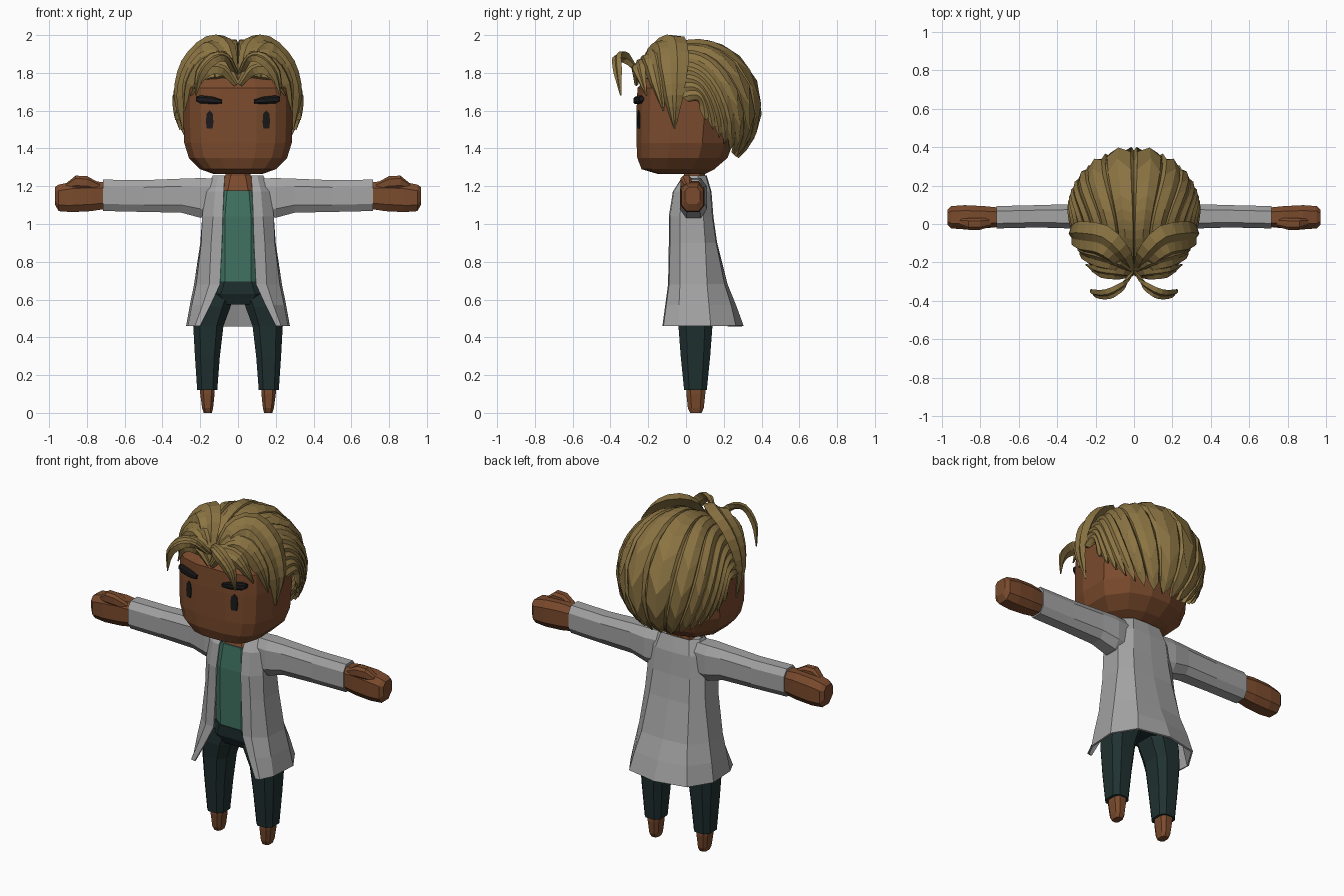
import bpy, bmesh, math
from mathutils import Vector

cube = bpy.data.objects.get("Cube")
if cube:
    bpy.data.objects.remove(cube, do_unlink=True)


def material(name, r, g, b):
    m = bpy.data.materials.new(name)
    m.use_nodes = True
    m.diffuse_color = (r, g, b, 1)
    m.node_tree.nodes["Principled BSDF"].inputs["Base Color"].default_value = (r, g, b, 1)
    return m


SKIN = material("brown skin", .195, .069, .026)
HAIR = material("dark blond hair", .26, .175, .056)
COAT = material("grey coat", .37, .37, .37)
SHIRT = material("teal shirt", .051, .17, .122)
PANTS = material("dark trousers", .0144, .03, .03)
BLACK = material("black features", .011, .010, .011)


def loft(name, rings, mat, closed=True, mirror=False, thick=0):
    """Skin a list of equal rings; closed rings also get end caps."""
    bm = bmesh.new()
    rows = [[bm.verts.new(p) for p in ring] for ring in rings]
    n = len(rows[0])
    for a, b in zip(rows, rows[1:]):
        for i in range(n if closed else n - 1):
            j = (i + 1) % n
            bm.faces.new((a[i], a[j], b[j], b[i]))
    if closed:
        bm.faces.new(rows[0])
        bm.faces.new(rows[-1])
    bmesh.ops.recalc_face_normals(bm, faces=bm.faces)
    mesh = bpy.data.meshes.new(name)
    bm.to_mesh(mesh)
    bm.free()
    mesh.materials.append(mat)
    ob = bpy.data.objects.new(name, mesh)
    bpy.context.collection.objects.link(ob)
    if mirror:
        ob.modifiers.new("mirror", 'MIRROR')
    if thick:
        s = ob.modifiers.new("thickness", 'SOLIDIFY')
        s.thickness, s.offset = thick, 0
    return ob


def octagon(a, b, c=.55):
    return [(a, -b * c), (a, b * c), (a * c, b), (-a * c, b),
            (-a, b * c), (-a, -b * c), (-a * c, -b), (a * c, -b)]


def tube_z(name, rows, mat, mirror=False):
    """Rows of x, y, z, half width, half depth."""
    loft(name, [[(x + u, y + v, z) for u, v in octagon(a, b)]
                for x, y, z, a, b in rows], mat, mirror=mirror)


def tube_x(name, rows, mat):
    """Rows of x, y, z, half depth, half height, mirrored to both sides."""
    loft(name, [[(x, y + u, z + v) for u, v in octagon(a, b)]
                for x, y, z, a, b in rows], mat, mirror=True)


# Head: one section, flattened at the face, scaled at each level
half = [(.34, 0), (.69, .05), (.88, .135), (1, .34), (1, .68), (.69, .91), (.24, 1)]
section = half + [(-x, y) for x, y in reversed(half)]
levels = [(1.265, .13, -.15, .1), (1.29, .2, -.235, .15), (1.35, .26, -.258, .22),
          (1.43, .285, -.262, .25), (1.6, .29, -.262, .27), (1.72, .285, -.257, .28),
          (1.82, .21, -.165, .25), (1.9, .12, -.1, .17)]
loft("head", [[(x * w, f + y * (b - f), z) for x, y in section]
              for z, w, f, b in levels], SKIN)

# Eyes and eyebrows
outline = [(-.015, 1.505), (.015, 1.505), (.02, 1.54), (.016, 1.585),
           (0, 1.602), (-.016, 1.585), (-.02, 1.54)]
loft("eyes", [[(.15 + x, -.2485 + x * .27 - d, z) for x, z in outline]
              for d in (-.004, .005)], BLACK, mirror=True)
tube_x("eyebrows", [(.085, -.266, 1.648, .012, .01), (.13, -.262, 1.654, .016, .019),
                    (.2, -.243, 1.66, .016, .021), (.222, -.235, 1.663, .012, .012)], BLACK)

# Back hair: overlapping strands swept over the skull from brow to nape
CENTRE = Vector((0, .06, 1.62))
RADII = Vector((.325, .325, .338))
STRANDS, STEPS = 8, 14


def sweep(u, t):
    s, c = math.sin(u * math.pi / 2), math.cos(u * math.pi / 2)
    start = Vector((s, -.88 * c - .15 * s, .47 * c + .1 * s)).normalized()
    mid = Vector((math.sin(u * 1.4), .1, math.cos(u * 1.4))) * 1.5
    end = Vector((s, .64 * c + .06, -.77 * c - .1 * s)).normalized()
    return (start * (1 - t) ** 2 + mid * 2 * t * (1 - t) + end * t * t).normalized()


columns = []
for i in range(STRANDS):
    for k, lift, reach in ((0, .965, .92), (.12, 1.03, .96), (.5, 1.045, 1.02), (.85, 1.01, .97)):
        columns.append(((i + k) / STRANDS, lift, reach))
columns.append((1, .97, .92))
grid = []
for u, lift, reach in columns:
    col = []
    for j in range(STEPS + 1):
        t = reach * j / STEPS
        d = sweep(u, t) * (1 + (lift - 1) * math.sin(math.pi * min(.95, .1 + t * .85)) ** .5)
        col.append(CENTRE + Vector((d.x * RADII.x, d.y * RADII.y, d.z * RADII.z)))
    grid.append(col)
loft("back_hair", grid, HAIR, closed=False, mirror=True, thick=.022)


# Front locks: tapered ridged ribbons that follow a curve
def lock(name, points, widths, thick, steps=3):
    pts = [Vector(p) for p in points]
    ext = [2 * pts[0] - pts[1]] + pts + [2 * pts[-1] - pts[-2]]
    path = []
    for i in range(len(pts) - 1):
        a, b, c, d = ext[i:i + 4]
        for j in range(steps + (i == len(pts) - 2)):
            t = j / steps
            p = (2 * b + (c - a) * t + (2 * a - 5 * b + 4 * c - d) * t * t
                 + (3 * b - a - 3 * c + d) * t ** 3) / 2
            path.append((p, widths[i] * (1 - t) + widths[i + 1] * t))
    rings = []
    for i, (p, w) in enumerate(path):
        tan = (path[min(i + 1, len(path) - 1)][0] - path[max(i - 1, 0)][0]).normalized()
        out = p - CENTRE
        out = (out - tan * out.dot(tan)).normalized()
        side = tan.cross(out)
        h = thick * min(1, w / max(widths) + .1)
        rings.append([p + side * w * a + out * h * b for a, b in
                      ((-1, -.2), (-.5, .75), (-.05, .55), (.4, 1), (1, -.2), (0, -.8))])
    loft(name, rings, HAIR, mirror=True)


lock("side_sweep_locks",
     [(.015, -.25, 1.76), (.08, -.17, 1.92), (.16, -.1, 1.945), (.26, -.08, 1.84),
      (.31, -.07, 1.68), (.29, -.06, 1.5)], (.02, .075, .105, .1, .06, .004), .04)
lock("temple_locks",
     [(.01, -.25, 1.77), (.09, -.21, 1.88), (.19, -.18, 1.87), (.265, -.15, 1.75),
      (.285, -.12, 1.6)], (.02, .055, .07, .05, .004), .028)
lock("brow_locks",
     [(.004, -.26, 1.74), (.07, -.26, 1.83), (.17, -.25, 1.82), (.25, -.21, 1.68)],
     (.02, .05, .05, .004), .022)
lock("forelock_curls",
     [(.01, -.25, 1.8), (.06, -.32, 1.88), (.13, -.365, 1.88), (.2, -.36, 1.8),
      (.225, -.345, 1.68)], (.015, .03, .04, .034, .004), .02)

# Neck, chest and shirt
tube_z("neck", [(0, .045, 1.15, .075, .06), (0, .045, 1.24, .068, .055),
                (0, .045, 1.33, .06, .055)], SKIN)
tube_z("chest", [(0, .035, 1.17, .1, .085), (0, .045, 1.255, .072, .058)], SKIN)
tube_z("shirt", [(0, .025, .67, .125, .094), (0, .025, 1.04, .125, .097),
                 (0, .033, 1.178, .105, .088)], SHIRT)

# Coat: open front, flared hem, cut-away front corners
coat_rows = [
    (1.255, (.07, -.01), (.1, -.01), (.13, .02), (.13, .06), (.09, .1), (0, .105)),
    (1.17, (.075, -.065), (.12, -.06), (.17, -.02), (.17, .08), (.11, .125), (0, .13)),
    (1.04, (.08, -.086), (.13, -.08), (.185, -.03), (.185, .09), (.12, .135), (0, .14)),
    (.9, (.084, -.086), (.14, -.08), (.19, -.03), (.195, .1), (.13, .155), (0, .16)),
    (.68, (.095, -.09), (.15, -.085), (.217, -.03), (.228, .11), (.15, .2), (0, .215)),
    (.57, (.145, -.105), (.185, -.1), (.24, -.035), (.25, .12), (.17, .235), (0, .26)),
    (.46, (.2, -.12), (.225, -.115), (.26, -.04), (.27, .13), (.19, .26), (0, .3))]
loft("coat_body", [[(x, y, z) for x, y in pts] for z, *pts in coat_rows], COAT,
     closed=False, mirror=True, thick=.01)
tube_x("coat_sleeves", [(.08, .04, 1.14, .06, .1), (.2, .04, 1.138, .072, .105),
                        (.3, .04, 1.15, .064, .09), (.5, .04, 1.148, .058, .084),
                        (.715, .035, 1.152, .058, .083)], COAT)

# Hands
tube_x("fists", [(.7, .035, 1.15, .05, .07), (.78, .035, 1.148, .058, .08),
                 (.88, .035, 1.143, .063, .08), (.95, .035, 1.138, .058, .07),
                 (.97, .035, 1.15, .04, .045)], SKIN)
tube_x("thumbs", [(.73, .01, 1.195, .02, .02), (.8, 0, 1.22, .03, .034),
                  (.86, 0, 1.222, .03, .034), (.91, .01, 1.2, .018, .015)], SKIN)

# Trousers and feet
tube_z("trouser_hips", [(0, .025, .695, .13, .1), (0, .03, .63, .165, .1),
                        (0, .04, .575, .12, .08)], PANTS)
tube_z("trouser_legs", [(.1, .035, .65, .085, .09), (.135, .045, .56, .095, .1),
                        (.157, .05, .46, .08, .09), (.162, .05, .3, .066, .078),
                        (.163, .05, .12, .053, .06)], PANTS, mirror=True)
tube_z("feet", [(.162, .052, .15, .04, .05), (.162, .052, .1, .038, .05),
                (.161, .052, .025, .029, .042), (.16, .052, 0, .022, .03)], SKIN, mirror=True)
